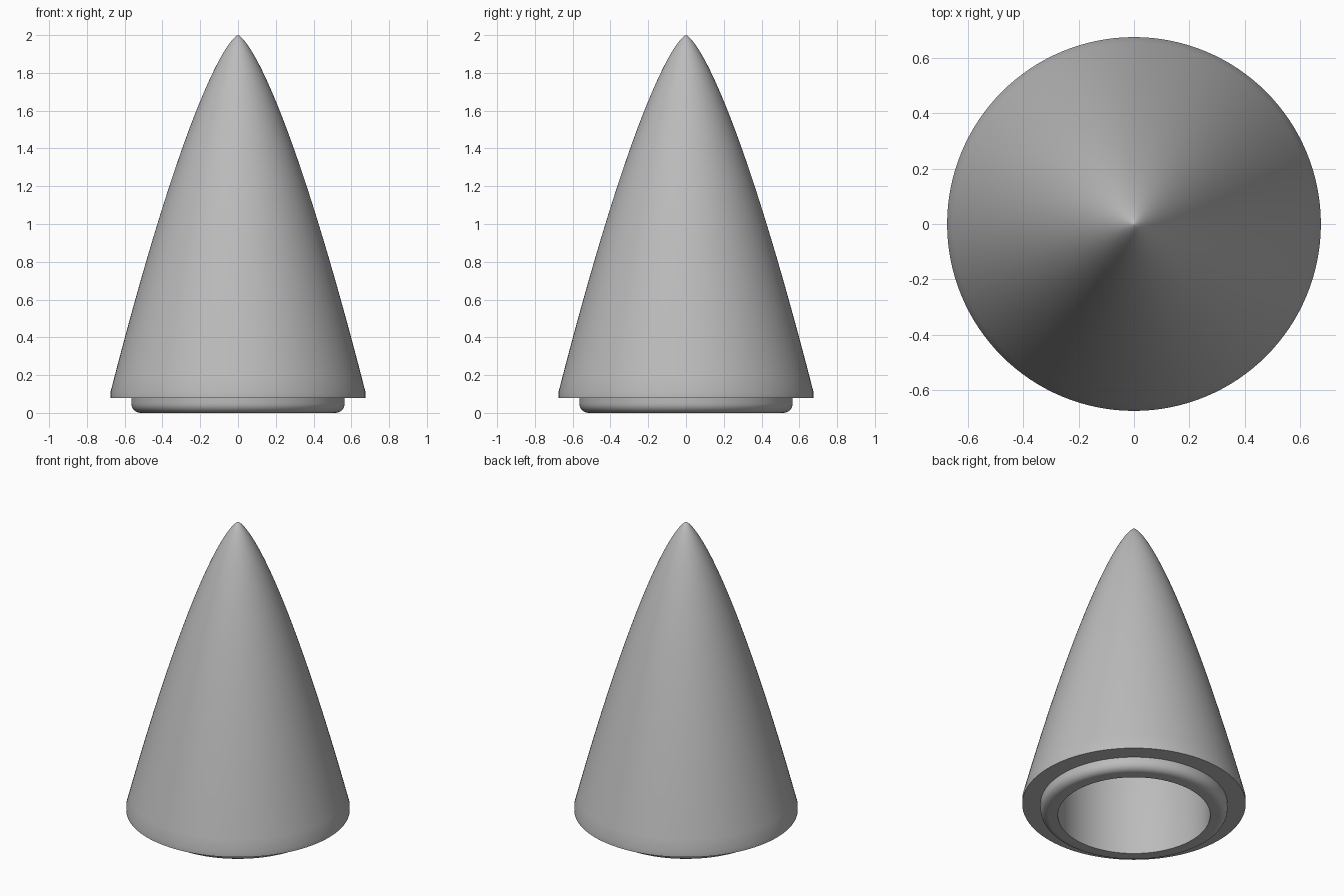
import bpy
import bmesh
import math

cube = bpy.data.objects.get("Cube")
if cube:
    bpy.data.objects.remove(cube, do_unlink=True)

TOP = 2.0          # tip height
BASE = 0.08        # underside of the cone
LIP = 0.11         # top of the short straight lip
RADIUS = 0.675
POWER = 0.72       # bluntness of the nose curve
SHOULDER = 0.565
BORE = 0.46
FILLET = 0.05
SEGMENTS = 128


def nose_curve(radius, bottom, top, steps):
    """Power curve from the rim up to the tip, denser near the tip."""
    points = []
    for i in range(steps + 1):
        t = (1 - i / steps) ** 2
        points.append((radius * t ** POWER, top - (top - bottom) * t))
    return points


# Outer skin, from tip to lip
profile = nose_curve(RADIUS, LIP, TOP, 48)[::-1]
profile.append((RADIUS, BASE))

# Shoulder with a rounded lower edge
profile.append((SHOULDER, BASE))
for i in range(9):
    a = math.pi / 2 * i / 8
    profile.append((SHOULDER - FILLET + FILLET * math.cos(a),
                    FILLET - FILLET * math.sin(a)))

# Straight bore, then a hollow that follows the nose
profile.append((BORE, 0.0))
profile += nose_curve(BORE, 0.58, TOP - 0.2, 24)

# Revolve the profile
bm = bmesh.new()
verts = [bm.verts.new((r, 0, z)) for r, z in profile]
edges = [bm.edges.new(pair) for pair in zip(verts, verts[1:])]
bmesh.ops.spin(bm, geom=verts + edges, cent=(0, 0, 0), axis=(0, 0, 1),
               angle=math.tau, steps=SEGMENTS, use_duplicate=False)
bmesh.ops.remove_doubles(bm, verts=bm.verts, dist=0.00002)
bmesh.ops.recalc_face_normals(bm, faces=bm.faces)
mesh = bpy.data.meshes.new("nose_cone")
bm.to_mesh(mesh)
bm.free()
cone = bpy.data.objects.new("nose_cone", mesh)
bpy.context.collection.objects.link(cone)

# Plain grey material
grey = bpy.data.materials.new("light grey")
grey.use_nodes = True
colour = (0.5, 0.5, 0.5, 1)
grey.diffuse_color = colour
grey.node_tree.nodes["Principled BSDF"].inputs["Base Color"].default_value = colour
mesh.materials.append(grey)

# Smooth skin with crisp rims
bpy.ops.object.select_all(action="DESELECT")
cone.select_set(True)
bpy.context.view_layer.objects.active = cone
bpy.ops.object.shade_smooth_by_angle(angle=math.radians(35))
